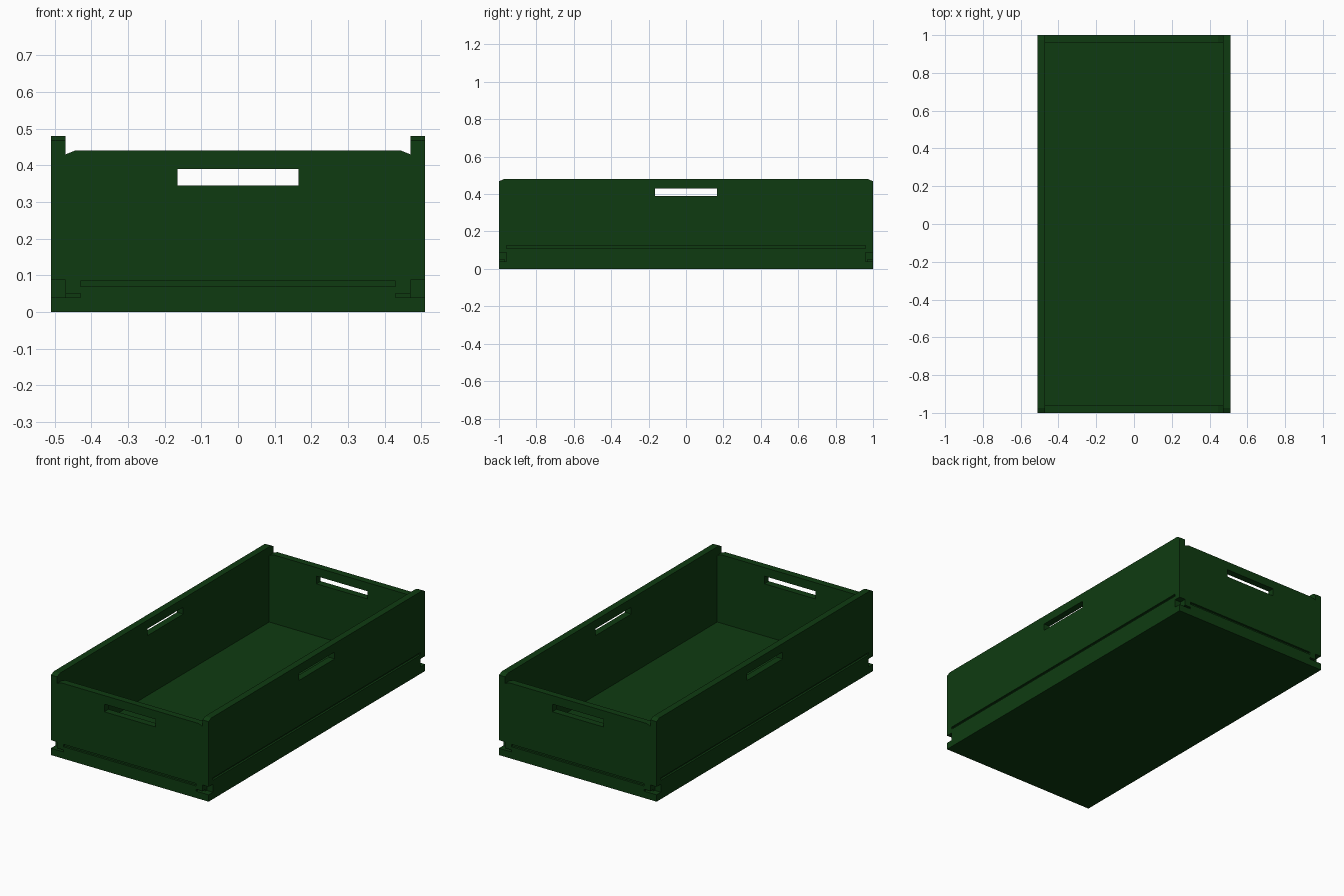
import bpy, bmesh

cube = bpy.data.objects.get("Cube")
if cube:
    bpy.data.objects.remove(cube, do_unlink=True)

green = bpy.data.materials.new("dark green")
COLOUR = (0.0045, 0.044, 0.0055, 1)
green.diffuse_color = COLOUR
green.use_nodes = True
green.node_tree.nodes["Principled BSDF"].inputs["Base Color"].default_value = COLOUR


def panel(name, profile, axis, lo, hi):
    """Extrude a 2D profile (u, z) along x or y between lo and hi."""
    bm = bmesh.new()
    place = (lambda u, z: (lo, u, z)) if axis == "x" else (lambda u, z: (u, lo, z))
    face = bm.faces.new([bm.verts.new(place(u, z)) for u, z in profile])
    new = bmesh.ops.extrude_face_region(bm, geom=[face])["geom"]
    step = (hi - lo, 0, 0) if axis == "x" else (0, hi - lo, 0)
    bmesh.ops.translate(bm, vec=step, verts=[g for g in new if isinstance(g, bmesh.types.BMVert)])
    bmesh.ops.recalc_face_normals(bm, faces=bm.faces)
    mesh = bpy.data.meshes.new(name)
    bm.to_mesh(mesh)
    bm.free()
    mesh.materials.append(green)
    obj = bpy.data.objects.new(name, mesh)
    bpy.context.collection.objects.link(obj)
    return obj


def box(name, x0, x1, y0, y1, z0, z1):
    return panel(name, [(y0, z0), (y1, z0), (y1, z1), (y0, z1)], "x", x0, x1)


def cut(obj, *bounds):
    """Subtract a box from a panel and discard the cutter."""
    cutter = box("cutter", *bounds)
    cutter.hide_render = True
    mod = obj.modifiers.new("cut", "BOOLEAN")
    mod.operation, mod.solver, mod.object = "DIFFERENCE", "EXACT", cutter
    bpy.context.view_layer.objects.active = obj
    bpy.ops.object.modifier_apply(modifier=mod.name)
    bpy.data.objects.remove(cutter, do_unlink=True)


W, L, T = 0.51, 1.0, 0.04      # half width, half length, board thickness
IN_W, IN_L = W - T, L - T

# Base board
box("base_board", -W, W, -L, L, 0, T)

# Long side walls with chamfered top corners
side_profile = [(-L, T), (L, T), (L, 0.468), (L - 0.025, 0.48),
                (-L + 0.025, 0.48), (-L, 0.468)]
for name, s in (("left_wall", 1), ("right_wall", -1)):
    wall = panel(name, side_profile, "x", *sorted((s * IN_W, s * W)))
    # Handle slot
    cut(wall, *sorted((s * (IN_W - 0.05), s * (W + 0.05))), -0.165, 0.165, 0.39, 0.43)
    # Outer groove
    cut(wall, *sorted((s * (W - 0.012), s * (W + 0.05))), -IN_L, IN_L, 0.11, 0.124)
    # Corner notches
    for e in (1, -1):
        cut(wall, *sorted((s * (IN_W - 0.05), s * (W + 0.05))),
            *sorted((e * IN_L, e * (L + 0.05))), 0.02, 0.087)

# Lower end walls with sloped top corners
end_profile = [(-IN_W, T), (IN_W, T), (IN_W, 0.43), (0.445, 0.44),
               (-0.445, 0.44), (-IN_W, 0.43)]
for name, s in (("front_wall", -1), ("back_wall", 1)):
    wall = panel(name, end_profile, "y", *sorted((s * IN_L, s * L)))
    # Handle slot
    cut(wall, -0.165, 0.165, *sorted((s * (IN_L - 0.05), s * (L + 0.05))), 0.345, 0.39)
    # Outer groove
    cut(wall, -0.43, 0.43, *sorted((s * (L - 0.012), s * (L + 0.05))), 0.07, 0.084)
    # Small pockets beside the corner notches
    for e in (1, -1):
        cut(wall, *sorted((e * 0.43, e * (IN_W + 0.05))),
            *sorted((s * (L - 0.03), s * (L + 0.05))), 0.02, 0.051)
